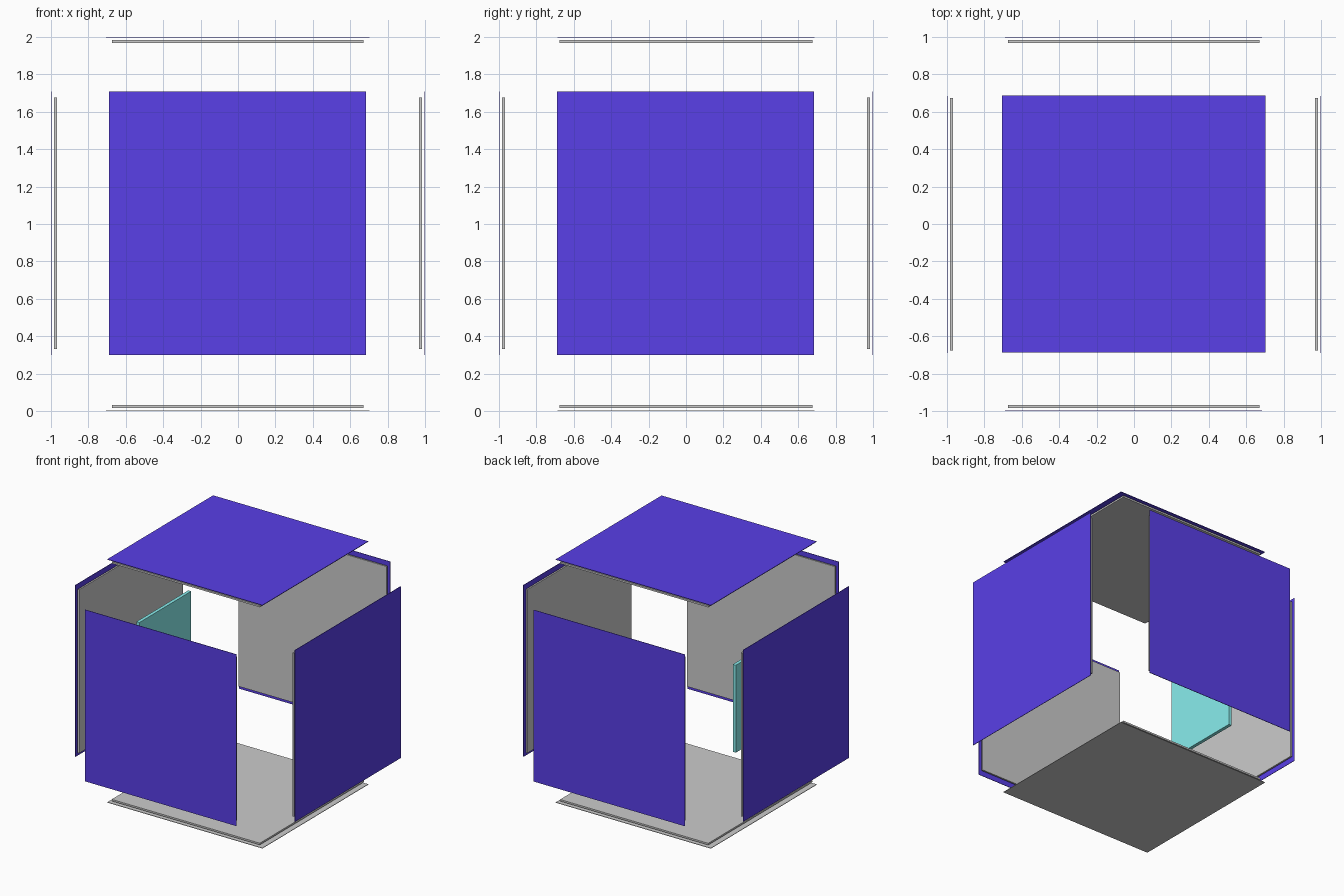
import bpy

if "Cube" in bpy.data.objects:
    bpy.data.objects.remove(bpy.data.objects["Cube"])


def material(name, rgb):
    m = bpy.data.materials.new(name)
    m.diffuse_color = (*rgb, 1)
    m.use_nodes = True
    m.node_tree.nodes["Principled BSDF"].inputs["Base Color"].default_value = m.diffuse_color
    return m


def box(name, lo, hi, mat=None):
    bpy.ops.mesh.primitive_cube_add(size=1, location=[(a + b) / 2 for a, b in zip(lo, hi)])
    ob = bpy.context.object
    ob.name = name
    ob.scale = [b - a for a, b in zip(lo, hi)]
    bpy.ops.object.transform_apply(location=False, rotation=False, scale=True)
    if mat:
        ob.data.materials.append(mat)
    return ob


blue = material("blue", (0.1, 0.05, 0.8))
teal = material("teal", (0.25, 0.85, 0.85))

# half sizes of the outer sheets and inner boards along x, y, z for each facing axis
SHEET = {0: (0, 0.687, 0.705), 1: (0.687, 0, 0.705), 2: (0.705, 0.687, 0)}
BOARD = {0: (0, 0.675, 0.672), 1: (0.673, 0, 0.672), 2: (0.673, 0.675, 0)}


def panel(name, axis, side, half, near, far, mat=None):
    centre = (-0.002, -0.002 if axis != 2 else 0.0, 1.004 if axis != 2 else 1.0)
    lo = [c - h for c, h in zip(centre, half[axis])]
    hi = [c + h for c, h in zip(centre, half[axis])]
    base = 1.0 if axis == 2 else 0.0
    lo[axis], hi[axis] = sorted((base + side * near, base + side * far))
    return box(name, lo, hi, mat)


# six outer sheets, each with a board behind it
for axis, names in enumerate((("left", "right"), ("front", "back"), ("bottom", "top"))):
    for side, where in zip((-1, 1), names):
        panel(where + "_sheet", axis, side, SHEET, 0.996, 1.0,
              None if where == "bottom" else blue)
        panel(where + "_board", axis, side, BOARD, 0.969, 0.983)

# small inner plate facing the left wall
box("inner_plate", (-0.682, -0.345, 0.645), (-0.655, 0.328, 1.363), teal)
